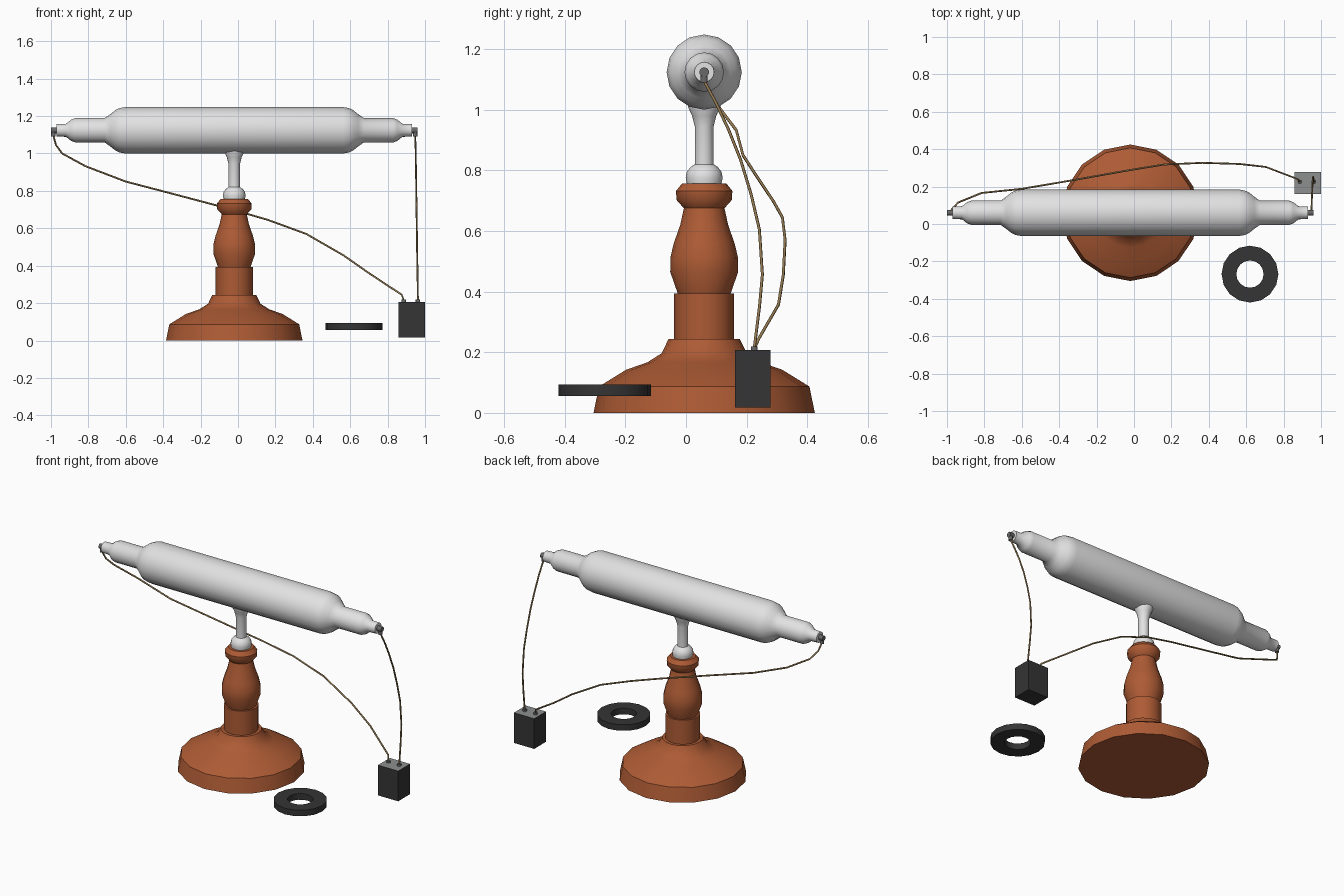
import bpy, bmesh, math
from mathutils import Matrix, Vector

if "Cube" in bpy.data.objects:
    bpy.data.objects.remove(bpy.data.objects["Cube"])


def material(name, rgb):
    m = bpy.data.materials.new(name)
    m.diffuse_color = (*rgb, 1)
    m.use_nodes = True
    m.node_tree.nodes["Principled BSDF"].inputs["Base Color"].default_value = m.diffuse_color
    return m


WOOD = material("orange_wood", (0.42, 0.105, 0.035))
WHITE = material("white_glass", (0.76, 0.76, 0.76))
DARK = material("dark_grey", (0.035, 0.035, 0.035))
PLATE = material("plate_grey", (0.27, 0.28, 0.28))
METAL = material("terminal_metal", (0.14, 0.14, 0.14))
CORD = material("tan_cord", (0.32, 0.21, 0.09))

CX, CY, TUBE_Z = -0.02, 0.06, 1.124   # stand axis and tube height


def finish(name, bm, mats, smooth=True, angle=40):
    bmesh.ops.recalc_face_normals(bm, faces=bm.faces)
    me = bpy.data.meshes.new(name)
    bm.to_mesh(me)
    bm.free()
    for m in mats:
        me.materials.append(m)
    ob = bpy.data.objects.new(name, me)
    bpy.context.collection.objects.link(ob)
    if smooth:
        bpy.ops.object.select_all(action='DESELECT')
        ob.select_set(True)
        bpy.context.view_layer.objects.active = ob
        bpy.ops.object.shade_smooth_by_angle(angle=math.radians(angle))
    return ob


def lathe(name, profile, origin, mat, axis='Z', sides=16, closed=False):
    """Turn (radius, height) points; closed joins last to first (a ring)."""
    bm = bmesh.new()
    mx = Matrix.Translation(origin)
    if axis == 'X':
        mx = mx @ Matrix.Rotation(math.pi / 2, 4, 'Y')
    rings = []
    for r, h in profile:
        rings.append([bm.verts.new(mx @ Vector((r * math.cos(a), r * math.sin(a), h)))
                      for a in (2 * math.pi * i / sides for i in range(sides))])
    pairs = list(zip(rings, rings[1:]))
    if closed:
        pairs.append((rings[-1], rings[0]))
    else:
        bm.faces.new(rings[0])
        bm.faces.new(rings[-1])
    for a, b in pairs:
        for i in range(sides):
            j = (i + 1) % sides
            bm.faces.new((a[i], a[j], b[j], b[i]))
    return finish(name, bm, [mat])


# Turned wooden stand
stand = (CX, CY, 0)
lathe("wooden_base", [(0.365, 0), (0.347, 0.087), (0.258, 0.142), (0.187, 0.167),
                      (0.14, 0.197), (0.118, 0.243)], stand, WOOD)
lathe("wooden_post", [(0.099, 0.23), (0.099, 0.394)], stand, WOOD)
lathe("wooden_baluster", [(0.087, 0.393), (0.112, 0.465), (0.111, 0.515), (0.1, 0.56),
                          (0.079, 0.62), (0.067, 0.675), (0.091, 0.702), (0.093, 0.732),
                          (0.073, 0.757)], stand, WOOD)

# White stem with collar and flared top
lathe("white_stem", [(0.056, 0.75), (0.061, 0.775), (0.057, 0.795), (0.046, 0.81),
                     (0.031, 0.82), (0.031, 0.945), (0.04, 0.98), (0.053, 1.008),
                     (0.055, 1.03)], stand, WHITE)

# Horizontal tube, half profile mirrored about its middle
half = [(0.033, 0.951), (0.035, 0.899), (0.056, 0.873), (0.065, 0.85), (0.065, 0.693),
        (0.086, 0.663), (0.108, 0.636), (0.119, 0.612), (0.124, 0.583)]
lathe("glass_tube", [(r, -d) for r, d in half] + [(r, d) for r, d in reversed(half)],
      (CX, CY, TUBE_Z), WHITE, axis='X')

# Metal terminals at both tube ends, each with a small cord clamp below
for side, s in (("left", -1), ("right", 1)):
    lathe(f"{side}_tube_terminal", [(0.016, s * 0.945), (0.016, s * 0.98)],
          (CX, CY, TUBE_Z), METAL, axis='X', sides=10)
    lathe(f"{side}_tube_clamp", [(0.012, -0.034), (0.012, 0.004)],
          (CX + s * 0.967, CY, TUBE_Z), METAL, sides=10)

# Battery box with grey top
bm = bmesh.new()
bmesh.ops.create_cube(bm, size=1, matrix=Matrix.Translation((0.929, 0.22, 0.112))
                      @ Matrix.Diagonal((0.14, 0.117, 0.19, 1)))
bm.normal_update()
for f in bm.faces:
    f.material_index = 1 if f.normal.z > 0.5 else 0
finish("battery_box", bm, [DARK, PLATE], smooth=False)
for side, x in (("left", 0.887), ("right", 0.962)):
    lathe(f"{side}_box_terminal", [(0.012, 0.2), (0.012, 0.219)], (x, 0.225, 0), METAL, sides=10)

# Loose flat ring
lathe("flat_ring", [(0.152, 0.056), (0.152, 0.094), (0.073, 0.094), (0.073, 0.056)],
      (0.62, -0.268, 0), DARK, closed=True)


def cord(name, pts):
    """Thin hexagonal tube swept along a path."""
    bm = bmesh.new()
    pts = [Vector(p) for p in pts]
    prev = None
    for k, p in enumerate(pts):
        d = (pts[min(k + 1, len(pts) - 1)] - pts[max(k - 1, 0)]).normalized()
        u = d.cross(Vector((0.3, 1, 0.1))).normalized()
        v = d.cross(u)
        ring = [bm.verts.new(p + 0.005 * (u * math.cos(i * math.pi / 3) + v * math.sin(i * math.pi / 3)))
                for i in range(6)]
        if prev:
            for i in range(6):
                bm.faces.new((prev[i], prev[(i + 1) % 6], ring[(i + 1) % 6], ring[i]))
        else:
            bm.faces.new(ring)
        prev = ring
    bm.faces.new(prev)
    finish(name, bm, [CORD], angle=70)


# Cords from the tube ends to the box
cord("left_cord", [(-0.987, 0.06, 1.095), (-0.973, 0.08, 1.045), (-0.94, 0.115, 1.0),
                   (-0.815, 0.166, 0.932), (-0.6, 0.188, 0.85), (-0.34, 0.232, 0.782),
                   (-0.03, 0.287, 0.70), (0.16, 0.318, 0.645), (0.365, 0.327, 0.57),
                   (0.565, 0.321, 0.455), (0.705, 0.305, 0.357), (0.875, 0.24, 0.245),
                   (0.887, 0.225, 0.212)])
cord("right_cord", [(0.947, 0.06, 1.095), (0.95, 0.1, 1.02), (0.951, 0.14, 0.935),
                    (0.953, 0.18, 0.835), (0.954, 0.215, 0.72), (0.956, 0.242, 0.605),
                    (0.958, 0.252, 0.456), (0.96, 0.242, 0.347), (0.962, 0.225, 0.212)])
